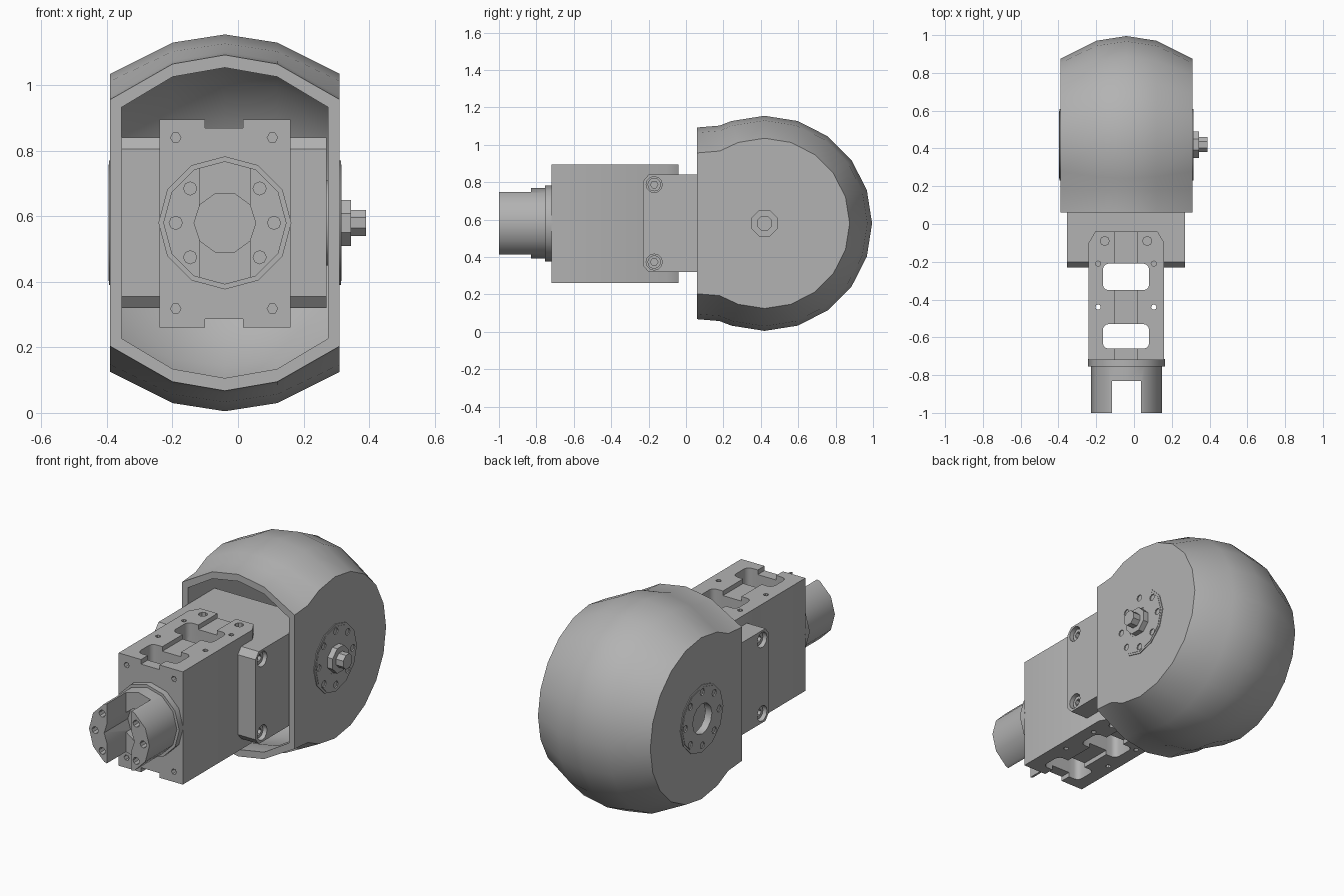
import bpy, bmesh, math
from mathutils import Vector

if bpy.data.objects.get("Cube"):
    bpy.data.objects.remove(bpy.data.objects["Cube"])

grey = bpy.data.materials.new("machined_grey")
grey.use_nodes = True
GREY = (0.45, 0.45, 0.45, 1)
grey.diffuse_color = GREY
grey.node_tree.nodes["Principled BSDF"].inputs["Base Color"].default_value = GREY

CX, HUB_Y, CZ = -0.04, 0.42, 0.58


def make(name, bm):
    bmesh.ops.recalc_face_normals(bm, faces=bm.faces)
    mesh = bpy.data.meshes.new(name)
    bm.to_mesh(mesh)
    bm.free()
    mesh.materials.append(grey)
    ob = bpy.data.objects.new(name, mesh)
    bpy.context.collection.objects.link(ob)
    return ob


def axis_point(axis, u, v, w):
    """Place plane coordinates u, v and depth w for an extrusion axis."""
    return Vector({"x": (w, u, v), "y": (u, w, v), "z": (u, v, w)}[axis])


def add_prism(bm, axis, outline, a, b):
    low = [bm.verts.new(axis_point(axis, u, v, a)) for u, v in outline]
    high = [bm.verts.new(axis_point(axis, u, v, b)) for u, v in outline]
    n = len(outline)
    bm.faces.new(low)
    bm.faces.new(high[::-1])
    for i in range(n):
        j = (i + 1) % n
        bm.faces.new((low[j], low[i], high[i], high[j]))


def prism(name, axis, outlines, a, b):
    bm = bmesh.new()
    for outline in outlines:
        add_prism(bm, axis, outline, a, b)
    return make(name, bm)


def ring(u, v, r, n=12, turn=0.0):
    return [(u + r * math.cos(math.tau * i / n + turn),
             v + r * math.sin(math.tau * i / n + turn)) for i in range(n)]


def rect(u0, u1, v0, v1):
    return [(u0, v0), (u1, v0), (u1, v1), (u0, v1)]


def rounded(u0, u1, v0, v1, r):
    pts = []
    corners = ((u1 - r, v1 - r), (u0 + r, v1 - r), (u0 + r, v0 + r), (u1 - r, v0 + r))
    for q, (u, v) in enumerate(corners):
        for k in range(4):
            t = math.radians(90 * q + 30 * k)
            pts.append((u + r * math.cos(t), v + r * math.sin(t)))
    return pts


def cut(ob, axis, outlines, a, b):
    """Remove prisms from an object."""
    tool = prism("cutter", axis, outlines, a, b)
    tool.hide_render = True
    mod = ob.modifiers.new("cut", "BOOLEAN")
    mod.object, mod.operation, mod.solver = tool, "DIFFERENCE", "EXACT"
    bpy.context.view_layer.update()
    deps = bpy.context.evaluated_depsgraph_get()
    ob.data = bpy.data.meshes.new_from_object(ob.evaluated_get(deps))
    ob.modifiers.clear()
    bpy.data.objects.remove(tool)


# Hollow round housing: swept barrel with a straight open front
FRONT, BEND = 0.06, 0.18


def sweep_path(r):
    drop = HUB_Y - BEND
    h = math.sqrt(r * r - drop * drop)
    pts = [(FRONT, CZ + h - 0.01), (BEND, CZ + h)]
    for i in range(-1, 12):
        t = math.radians(18 * i)
        pts.append((HUB_Y + r * math.sin(t), CZ + r * math.cos(t)))
    return pts + [(BEND, CZ - h), (FRONT, CZ - h + 0.01)]


def add_skin(bm, profile):
    rows = [[bm.verts.new((CX + x, y, z)) for y, z in sweep_path(r)] for x, r in profile]
    for p, q in zip(rows, rows[1:]):
        for i in range(len(p) - 1):
            bm.faces.new((p[i], p[i + 1], q[i + 1], q[i]))
    bm.faces.new(rows[0])
    bm.faces.new(rows[-1][::-1])
    return [row[0] for row in rows] + [row[-1] for row in rows[::-1]]


bm = bmesh.new()
outer = add_skin(bm, [(-0.35, 0.455), (-0.16, 0.55), (0, 0.575), (0.16, 0.55), (0.35, 0.455)])
inner = add_skin(bm, [(-0.315, 0.435), (-0.16, 0.515), (0, 0.54), (0.16, 0.515), (0.315, 0.435)])
for i in range(len(outer)):
    j = (i + 1) % len(outer)
    bm.faces.new((outer[i], outer[j], inner[j], inner[i]))
housing = make("round_housing", bm)
cut(housing, "x", [ring(HUB_Y, CZ, 0.085)], -0.5, -0.3)

# Hub covers with a circle of bolt holes, the right one open in the middle
for side, name in ((-1, "right_hub_cover"), (1, "left_hub_cover")):
    face = CX + side * 0.35
    ends = sorted((face - side * 0.01, face + side * 0.004))
    cover = prism(name, "x", [ring(HUB_Y, CZ, 0.19)], *ends)
    holes = [ring(u, v, 0.019, 8) for u, v in ring(HUB_Y, CZ, 0.15, 8)]
    cut(cover, "x", holes, *sorted((face - side * 0.004, face + side * 0.02)))
    trim = prism(name + "_rim", "x", [ring(HUB_Y, CZ, 0.178)],
                 *sorted((face, face + side * 0.006)))
    cut(trim, "x", holes + [ring(HUB_Y, CZ, 0.085)], face - 0.03, face + 0.03)
    if side < 0:
        cut(cover, "x", [ring(HUB_Y, CZ, 0.085)], face - 0.03, face + 0.03)

prism("hub_core", "x", [ring(HUB_Y, CZ, 0.13)], -0.33, 0.28)
prism("shaft_collar", "x", [ring(HUB_Y, CZ, 0.076, 8, math.pi / 8)], 0.30, 0.345)
prism("shaft_end", "x", [ring(HUB_Y, CZ, 0.043, 8, math.pi / 8)], 0.34, 0.39)

# Arm mounting block with chamfered front edges
slots = [rounded(-0.165, 0.08, -0.35, -0.21, 0.03), rounded(-0.165, 0.08, -0.66, -0.53, 0.03)]
half = [(0.3, 0.26), (-0.2, 0.26), (-0.23, 0.225)]
block = prism("mounting_block", "x",
              [[(y, CZ + h) for y, h in half] + [(y, CZ - h) for y, h in half[::-1]]],
              -0.355, 0.27)
cut(block, "z", slots, 0, 1.2)
bolts = [(-0.17, CZ + 0.207), (-0.17, CZ - 0.207)]
for face, s in ((-0.355, -1), (0.27, 1)):
    cut(block, "x", [ring(y, z, 0.043) for y, z in bolts],
        *sorted((face - s * 0.05, face + s * 0.05)))
    heads = prism("block_bolts_" + ("left" if s > 0 else "right"), "x",
                  [ring(y, z, 0.036) for y, z in bolts],
                  *sorted((face - s * 0.06, face - s * 0.02)))
    cut(heads, "x", [ring(y, z, 0.02, 6) for y, z in bolts],
        *sorted((face - s * 0.04, face + s * 0.05)))

# Long box arm with through slots, grooves and screw holes
TOP, BOTTOM = 0.895, 0.26
arm = prism("arm_box", "z", [[(-0.24, -0.72), (0.16, -0.72), (0.16, -0.1), (0.125, -0.04),
                             (-0.205, -0.04), (-0.24, -0.1)]], BOTTOM, TOP)
cut(arm, "z", slots + [ring(x, -0.44, 0.014, 8) for x in (-0.19, 0.105)], 0, 1.2)
for z in (TOP, BOTTOM):
    cut(arm, "z", [rect(-0.1, 0.015, -0.8, 0.1)], z - 0.026, z + 0.026)
    cut(arm, "z", [ring(x, -0.21, 0.014, 8) for x in (-0.19, 0.105)]
        + [ring(x, -0.09, 0.024, 8) for x in (-0.155, 0.07)], z - 0.04, z + 0.04)
screws = [(x, z) for x in (-0.19, 0.105) for z in (0.84, 0.318)]
cut(arm, "y", [ring(x, z, 0.016, 6) for x, z in screws], -0.8, -0.69)

# Forked coupling on the front of the arm
prism("coupling_flange", "y", [ring(CX, CZ, 0.203)], -0.755, -0.715)
fork = prism("fork_coupling", "y", [ring(CX, CZ, 0.188)], -1.0, -0.75)
cut(fork, "y", [ring(CX, CZ, 0.094, 10)], -1.1, -0.79)
cut(fork, "y", [rect(CX - 0.077, CX + 0.077, 0.3, 0.9)], -1.1, -0.83)
fork_holes = [(CX + s * x, CZ + z) for s in (-1, 1)
              for x, z in ((0.15, 0), (0.106, 0.105), (0.106, -0.105))]
cut(fork, "y", [ring(x, z, 0.02, 8) for x, z in fork_holes], -1.1, -0.95)

# Shade smooth with crisp edges
bpy.ops.object.select_all(action="DESELECT")
for ob in bpy.context.collection.objects:
    if ob.type == "MESH" and ob.data.materials and ob.data.materials[0] == grey:
        ob.select_set(True)
        bpy.context.view_layer.objects.active = ob
bpy.ops.object.shade_smooth_by_angle(angle=math.radians(32))
